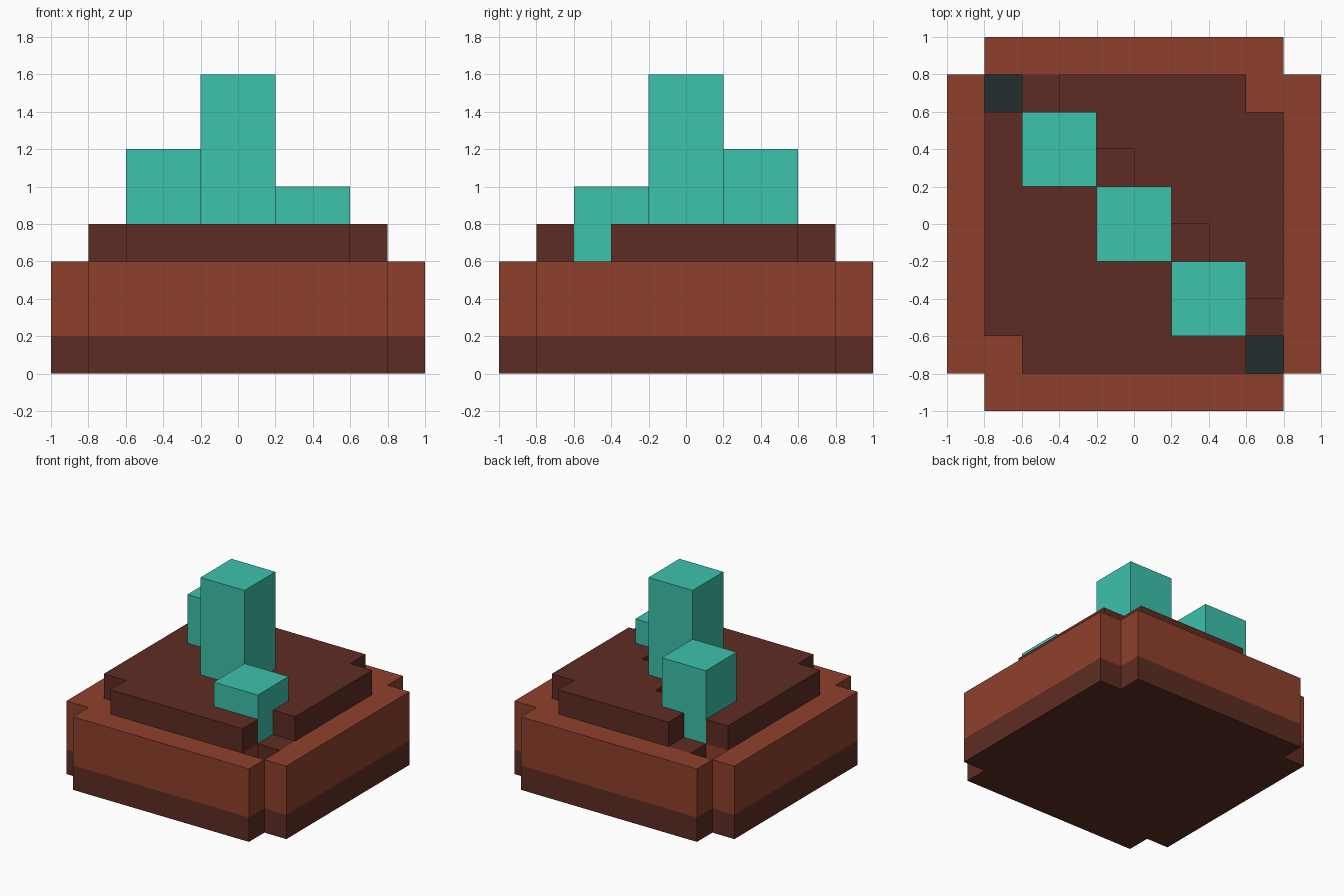
import bpy
import bmesh
from math import floor
from mathutils import Vector

CELL = 0.2  # everything sits on a ten by ten grid of square cells

cube = bpy.data.objects.get("Cube")
if cube:
    bpy.data.objects.remove(cube, do_unlink=True)


def material(name, hex_code):
    def linear(c):
        return c / 12.92 if c <= 0.04045 else ((c + 0.055) / 1.055) ** 2.4
    rgb = [linear(v / 255) for v in bytes.fromhex(hex_code)]
    mat = bpy.data.materials.new(name)
    mat.use_nodes = True
    mat.diffuse_color = (*rgb, 1)
    shader = mat.node_tree.nodes["Principled BSDF"]
    shader.inputs["Base Color"].default_value = (*rgb, 1)
    shader.inputs["Roughness"].default_value = 0.9
    return mat


clay = material("red_brown_clay", "8F402C")
dark_clay = material("dark_brown_clay", "5E2C23")
black_stone = material("blackish_stone", "232E2F")
teal = material("teal_crystal", "3DC2AC")


def layer(name, bottom, top, rule, mat):
    """Raise the grid cells that pass the rule(column, row) into one slab."""
    bm = bmesh.new()
    bmesh.ops.create_grid(bm, x_segments=10, y_segments=10, size=1)

    def skipped(face):
        c = face.calc_center_median()
        return not rule(floor((c.x + 1) / CELL), floor((c.y + 1) / CELL))

    bmesh.ops.delete(bm, geom=[f for f in bm.faces if skipped(f)], context="FACES")
    bmesh.ops.translate(bm, verts=bm.verts, vec=(0, 0, bottom))
    raised = bmesh.ops.extrude_face_region(bm, geom=bm.faces[:], use_keep_orig=True)
    verts = [g for g in raised["geom"] if isinstance(g, bmesh.types.BMVert)]
    bmesh.ops.translate(bm, verts=verts, vec=Vector((0, 0, top - bottom)))
    bmesh.ops.recalc_face_normals(bm, faces=bm.faces)
    bmesh.ops.dissolve_limit(bm, angle_limit=0.01, verts=bm.verts, edges=bm.edges)
    mesh = bpy.data.meshes.new(name)
    bm.to_mesh(mesh)
    bm.free()
    mesh.materials.append(mat)
    bpy.context.collection.objects.link(bpy.data.objects.new(name, mesh))


# Rules for the plan shapes
def slab(i, j):
    return not (i in (0, 9) and j in (0, 9))


def inner(i, j):
    return 1 <= i <= 8 and 1 <= j <= 8


def vein(i, j):
    return inner(i, j) and i + j == 9


def ledge(i, j):
    return inner(i, j) and i + j == 10


def plateau(i, j):
    corner = i in (1, 8) and j in (1, 8)
    return inner(i, j) and not (corner or vein(i, j) or ledge(i, j))


# Stacked base, with a diagonal crack running through it
layer("foundation", 0, 0.2, slab, dark_clay)
layer("lower_body", 0.2, 0.4, lambda i, j: slab(i, j) and not vein(i, j), clay)
layer("crack_floor", 0.2, 0.4, vein, black_stone)
layer("upper_body", 0.4, 0.6,
      lambda i, j: slab(i, j) and not vein(i, j) and not ledge(i, j), clay)
layer("crack_ledge", 0.4, 0.6, ledge, dark_clay)
layer("top_plateau", 0.6, 0.8, plateau, dark_clay)

# Square crystals growing along the crack, each two cells wide
for name, column, height in (("back_crystal", 2, 1.2),
                             ("middle_crystal", 4, 1.6),
                             ("front_crystal", 6, 1.0)):
    row = 8 - column
    layer(name, 0.6, height,
          lambda i, j: i - column in (0, 1) and j - row in (0, 1), teal)
